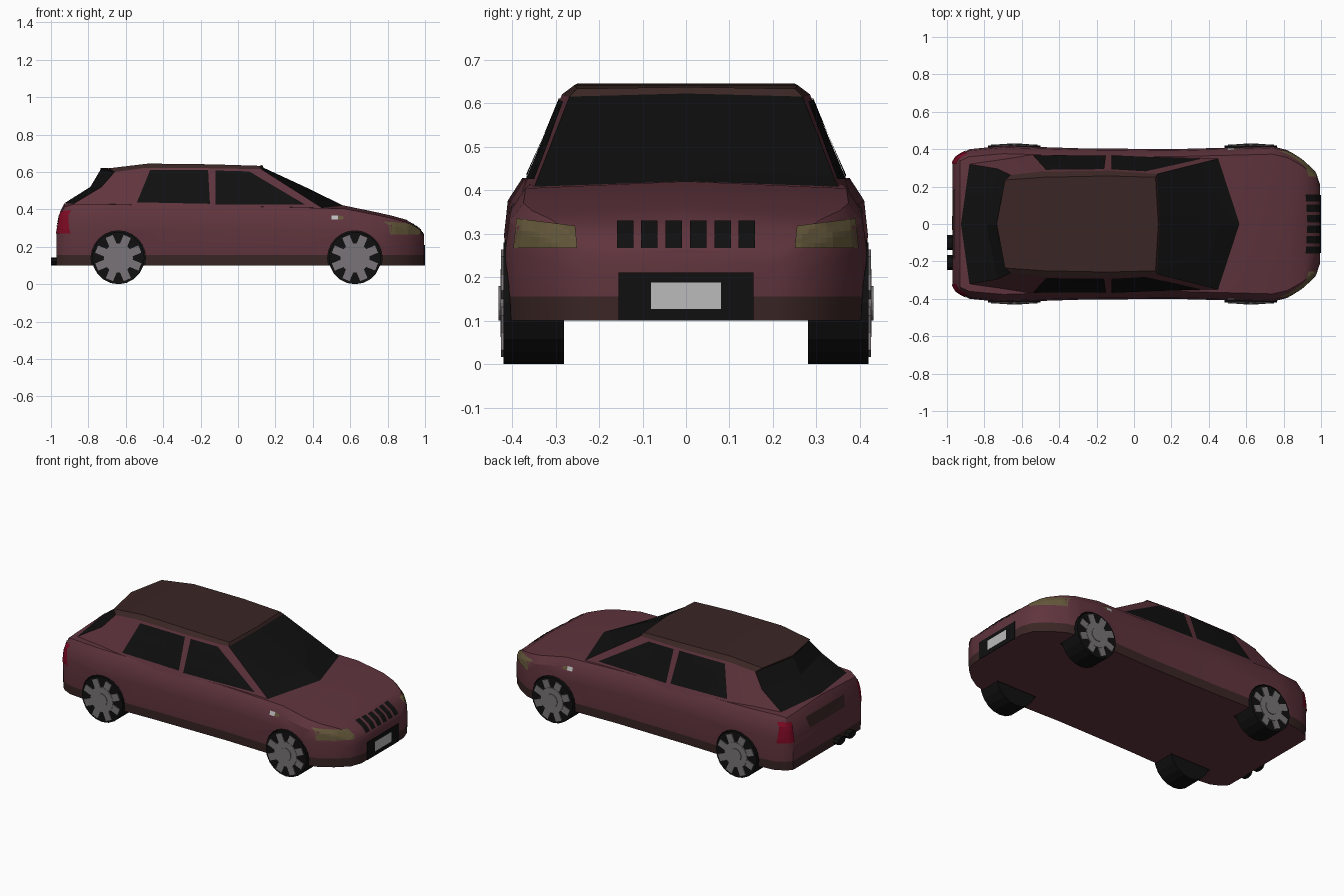
import bpy, bmesh, math
from mathutils import Vector, Matrix
from mathutils.bvhtree import BVHTree

if "Cube" in bpy.data.objects:
    bpy.data.objects.remove(bpy.data.objects["Cube"])


def material(name, r, g, b):
    m = bpy.data.materials.new(name)
    m.diffuse_color = (r, g, b, 1)
    m.use_nodes = True
    m.node_tree.nodes["Principled BSDF"].inputs["Base Color"].default_value = m.diffuse_color
    return m


PAINT = material("maroon_paint", .115, .034, .046)
TRIM = material("dark_brown_trim", .042, .019, .018)
BLACK = material("black_glass_rubber", .005, .005, .005)
METAL = material("grey_metal", .19, .175, .185)
LAMP = material("olive_lamp", .125, .095, .042)
RED = material("red_lamp", .21, .003, .018)
PALE = material("pale_grey", .5, .5, .5)


def make(name, verts, faces, mats, idx=None, fix=True):
    me = bpy.data.meshes.new(name)
    me.from_pydata([tuple(v) for v in verts], [], faces)
    for m in mats:
        me.materials.append(m)
    if idx:
        for p, i in zip(me.polygons, idx):
            p.material_index = i
    if fix:
        bm = bmesh.new()
        bm.from_mesh(me)
        bmesh.ops.recalc_face_normals(bm, faces=bm.faces)
        bm.to_mesh(me)
        bm.free()
    ob = bpy.data.objects.new(name, me)
    bpy.context.collection.objects.link(ob)
    return ob


def activate(ob):
    bpy.ops.object.select_all(action='DESELECT')
    ob.select_set(True)
    bpy.context.view_layer.objects.active = ob


def smooth(ob, deg):
    activate(ob)
    bpy.ops.object.shade_smooth_by_angle(angle=math.radians(deg))


def box(bm, c, s, rot=Matrix()):
    bmesh.ops.create_cube(bm, size=1, matrix=rot @ Matrix.Translation(c) @ Matrix.Diagonal((*s, 1)))


def cyl(bm, c, r, depth, n, axis='Y', r2=None):
    rot = Matrix.Rotation(math.pi / 2, 4, 'X' if axis == 'Y' else 'Y')
    bmesh.ops.create_cone(bm, cap_ends=True, segments=n, radius1=r, radius2=r2 or r,
                          depth=depth, matrix=Matrix.Translation(c) @ rot)


def from_bm(name, bm, *mats):
    me = bpy.data.meshes.new(name)
    bm.to_mesh(me)
    bm.free()
    for m in mats:
        me.materials.append(m)
    ob = bpy.data.objects.new(name, me)
    bpy.context.collection.objects.link(ob)
    return ob


# Lower body: loft of (x, half width, top height) sections
stations = [(.995, .21, .262), (.97, .28, .30), (.90, .345, .345), (.82, .395, .367),
            (.74, .415, .385), (.57, .41, .42), (.2, .40, .43), (-.3, .405, .435),
            (-.7, .418, .445), (-.88, .40, .445), (-.93, .375, .43), (-.95, .36, .39),
            (-.97, .335, .29)]
verts, faces, idx = [], [], []
for x, w, t in stations:
    h = t - .1
    half = [(0, .1), (w * .985, .1), (w * .995, .155), (w, .1 + .58 * h),
            (w * .98, .1 + .8 * h), (w * .9, .1 + .95 * h), (0, t)]
    verts += [(x, y, z) for y, z in half] + [(x, -y, z) for y, z in half[5:0:-1]]
for s in range(len(stations) - 1):
    for i in range(12):
        a, b = s * 12 + i, s * 12 + (i + 1) % 12
        faces.append((a, b, b + 12, a + 12))
        idx.append(1 if i in (1, 10) else 0)
for o in (0, (len(stations) - 1) * 12):
    faces += [(o, o + 1, o + 11), (o + 5, o + 6, o + 7)]
    idx += [0, 0]
    for i in range(1, 5):
        faces.append((o + i, o + i + 1, o + 11 - i, o + 12 - i))
        idx.append(1 if i == 1 else 0)
body = make("lower_body", verts, faces, [PAINT, TRIM, BLACK], idx)

# Cabin: belt, middle, rail and roof rings
belt = [(.455, .35, .405), (-.14, .377, .395), (-.56, .38, .40), (-.88, .32, .43)]
rail = [(.125, .268, .615), (-.14, .285, .62), (-.5, .28, .622), (-.66, .262, .60)]
roof = [(.115, .25, .633), (-.14, .257, .641), (-.48, .25, .645), (-.69, .235, .62)]
mid = [tuple((p + q) / 2 for p, q in zip(a, b)) for a, b in zip(belt, rail)]
mid[3] = (-.73, .295, .52)
ends = [((-.925, 0, .435), (.57, 0, .417)), ((-.79, 0, .52), (.355, 0, .522)),
        ((-.735, 0, .612), (.138, 0, .622)), ((-.735, 0, .622), (.13, 0, .637))]
cv = []
for ring, (back, front) in zip((belt, mid, rail, roof), ends):
    cv += ring + [back] + [(x, -y, z) for x, y, z in ring[::-1]] + [front]
cf, ci = [], []
for r in range(3):
    for i in range(10):
        a, b = r * 10 + i, r * 10 + (i + 1) % 10
        cf.append((a, b, b + 10, a + 10))
        ci.append(1 if r == 2 else 2 if i in (3, 4, 8, 9) else 0)
for o in (0, 30):
    caps = [(3, 4, 5), (9, 0, 8)] + [(i, i + 1, 7 - i, 8 - i) for i in range(3)]
    cf += [tuple(o + k for k in f) for f in caps]
    ci += [1 if o else 0] * 5
cabin = make("cabin", cv, cf, [PAINT, TRIM, BLACK], ci)

n = len(verts)
tree = BVHTree.FromPolygons([Vector(v) for v in verts + cv],
                            faces + [tuple(k + n for k in f) for f in cf])


# Thin plate projected onto the shell; corners are (x,z) for side views, (y,z) for end views
def patch(name, corners, view, mat, nu=6, nv=4, lift=.004):
    d = Vector(view)
    c = [Vector(p) for p in corners]
    pts = []
    for j in range(nv + 1):
        for i in range(nu + 1):
            u, v = i / nu, j / nv
            p = c[0].lerp(c[1], u).lerp(c[3].lerp(c[2], u), v)
            start = Vector((p.x, 0, p.y)) if d.y else Vector((0, p.x, p.y))
            hit = tree.ray_cast(start + d * 3, -d)[0]
            pts.append((hit or start + d * .4) + d * lift)
    w = nu + 1
    fs = [(j * w + i, j * w + i + 1, (j + 1) * w + i + 1, (j + 1) * w + i)
          for j in range(nv) for i in range(nu)]
    e1, e2 = pts[1] - pts[0], pts[w] - pts[0]
    if e1.cross(e2).dot(d) < 0:
        fs = [f[::-1] for f in fs]
    return make(name, pts, fs, [mat], fix=False)


for s, side in ((1, "left"), (-1, "right")):
    v = (0, s, 0)
    # Side windows and marker lamps
    patch(side + "_front_window", [(-.12, .425), (.36, .425), (.06, .603), (-.12, .608)], v, BLACK)
    patch(side + "_rear_window", [(-.54, .438), (-.15, .43), (-.16, .61), (-.47, .61)], v, BLACK)
    patch(side + "_marker_clear", [(.50, .345), (.535, .345), (.535, .368), (.50, .368)], v, PALE, 1, 1)
    patch(side + "_marker_amber", [(.535, .345), (.565, .348), (.565, .362), (.535, .368)], v, LAMP, 1, 1)
    # Headlights and tail lights
    patch(side + "_headlight", [(s * .25, .267), (s * .397, .267), (s * .39, .335), (s * .255, .318)],
          (1, 0, 0), LAMP, 10, 5, .006)
    patch(side + "_tail_light", [(s * .325, .27), (s * .395, .27), (s * .378, .395), (s * .32, .39)],
          (-1, 0, 0), RED, 8, 5, .006)

# Grille slots and rear recess panel
for k in range(6):
    y = -.14 + k * .056
    patch("grille_slot", [(y - .019, .267), (y + .019, .267), (y + .019, .33), (y - .019, .33)],
          (1, 0, 0), BLACK, 2, 4)
patch("rear_panel", [(-.17, .30), (.17, .30), (.19, .37), (-.19, .37)], (-1, 0, 0), TRIM)

# Front plate with pale insert
bm = bmesh.new()
box(bm, (.993, 0, .155), (.011, .31, .11))
from_bm("front_plate", bm, BLACK)
bm = bmesh.new()
box(bm, (.9975, 0, .157), (.005, .16, .06))
from_bm("plate_insert", bm, PALE)

# Twin exhaust pipes
bm = bmesh.new()
for y in (-.10, -.205):
    cyl(bm, (-.96, y, .122), .04, .08, 8, 'X')
    bmesh.ops.scale(bm, vec=(1, 1, 1), verts=bm.verts)
exhaust = from_bm("exhaust_pipes", bm, BLACK)
exhaust.scale.z = .55
exhaust.location.z = .055

# Wheel arches cut from the body
bm = bmesh.new()
for x in (-.64, .625):
    for s in (1, -1):
        cyl(bm, (x, s * .4, .14), .146, .26, 24)
for f in bm.faces:
    f.material_index = 2
cutter = from_bm("arch_cutter", bm, PAINT, TRIM, BLACK)
cutter.hide_render = True
mod = body.modifiers.new("arches", 'BOOLEAN')
mod.object = cutter
mod.operation = 'DIFFERENCE'
mod.solver = 'EXACT'
activate(body)
bpy.ops.object.modifier_apply(modifier=mod.name)
bpy.data.objects.remove(cutter)
smooth(body, 28)
smooth(cabin, 15)

# Wheels: tyre, hub disc, eight spokes
for x in (-.64, .625):
    for s in (1, -1):
        bm = bmesh.new()
        cyl(bm, (x, s * .35, .14), .14, .14, 20)
        from_bm("tyre", bm, BLACK)
        bm = bmesh.new()
        cyl(bm, (0, s * .421, 0), .078, .012, 20)
        cyl(bm, (0, s * .425, 0), .04, .012, 16)
        for k in range(8):
            box(bm, (.09, s * .42, 0), (.07, .01, .042), Matrix.Rotation(k * math.pi / 4 + .39, 4, 'Y'))
        rim = from_bm("wheel_rim", bm, METAL)
        rim.location = (x, 0, .14)
